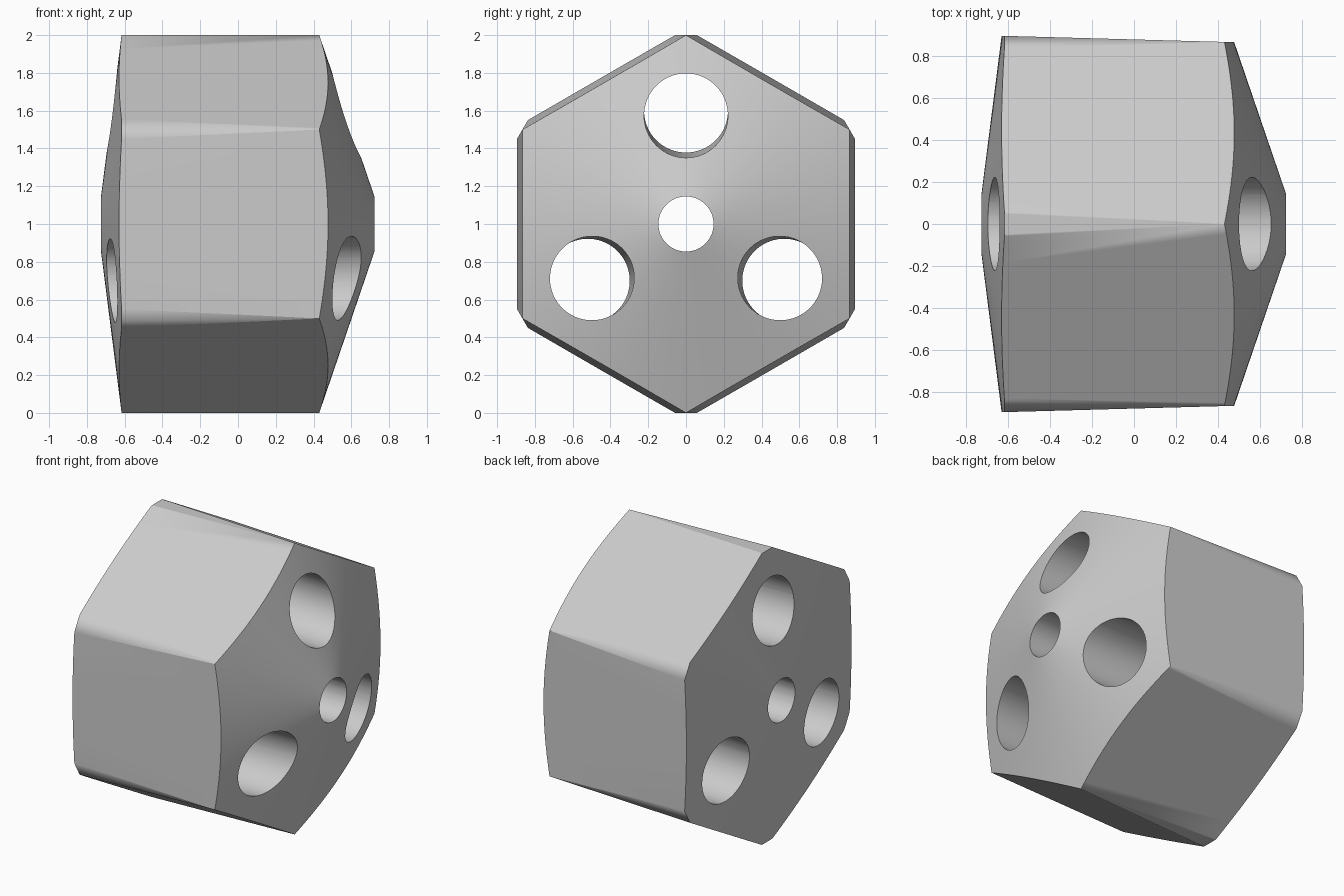
import bpy
import bmesh
from math import cos, sin, pi, radians
from mathutils import Matrix

if "Cube" in bpy.data.objects:
    bpy.data.objects.remove(bpy.data.objects["Cube"], do_unlink=True)

CENTRE = Matrix.Translation((0, 0, 1))

grey = bpy.data.materials.new("plain grey")
grey.use_nodes = True
grey.diffuse_color = (0.6, 0.6, 0.6, 1)
grey.node_tree.nodes["Principled BSDF"].inputs["Base Color"].default_value = grey.diffuse_color


def loft(name, profile, sides, matrix=CENTRE):
    """Closed solid of (x, radius) rings around the x axis."""
    bm = bmesh.new()
    rings = []
    for x, r in profile:
        angles = [2 * pi * i / sides for i in range(sides)]
        rings.append([bm.verts.new((x, r * cos(a), r * sin(a))) for a in angles])
    for lower, upper in zip(rings, rings[1:]):
        for i in range(sides):
            j = (i + 1) % sides
            bm.faces.new((lower[i], lower[j], upper[j], upper[i]))
    bm.faces.new(rings[0])
    bm.faces.new(rings[-1])
    bmesh.ops.recalc_face_normals(bm, faces=bm.faces)
    bm.transform(matrix)
    mesh = bpy.data.meshes.new(name)
    bm.to_mesh(mesh)
    bm.free()
    mesh.materials.append(grey)
    obj = bpy.data.objects.new(name, mesh)
    bpy.context.collection.objects.link(obj)
    return obj


def combine(target, tool, operation):
    """Apply a boolean and discard its tool."""
    mod = target.modifiers.new(operation.lower(), "BOOLEAN")
    mod.operation = operation
    mod.solver = "EXACT"
    mod.object = tool
    bpy.ops.object.modifier_apply(modifier=mod.name)
    bpy.data.objects.remove(tool, do_unlink=True)


# Slightly tapered hexagonal body with corners pointing up and down
corner = 1 / cos(pi / 6)
taper = 0.0276
start, end = -0.9, 0.9
body = loft("hexagonal_body",
            [(x, corner * (0.866 + taper * (0.43 - x))) for x in (start, end)],
            6, CENTRE @ Matrix.Rotation(pi / 2, 4, "X"))
bpy.ops.object.select_all(action="DESELECT")
body.select_set(True)
bpy.context.view_layer.objects.active = body

# Trim the corners to a constant width
combine(body, loft("corner_trim", [(start, corner), (end, corner)], 6), "INTERSECT")

# Conical ends: shallow on one side, steep on the other
ends = [(-0.731, 0.1), (-0.591, 1.2), (0.362, 1.2), (0.738, 0.1)]
combine(body, loft("cone_trim", ends, 128), "INTERSECT")

# Centre bore and three bores that follow the taper
combine(body, loft("centre_bore", [(-1, 0.146), (1, 0.146)], 64), "DIFFERENCE")
for turn in (0, 120, 240):
    place = (CENTRE @ Matrix.Rotation(radians(turn), 4, "X")
             @ Matrix.Translation((0, 0, 0.586)) @ Matrix.Rotation(radians(1.2), 4, "Y"))
    combine(body, loft("outer_bore", [(-1, 0.222), (1, 0.222)], 64, place), "DIFFERENCE")

# Smooth cones, bores and corners, with crisp rims
bpy.ops.object.shade_smooth_by_angle(angle=radians(40))
weighted = body.modifiers.new("weighted_normals", "WEIGHTED_NORMAL")
weighted.keep_sharp = True
